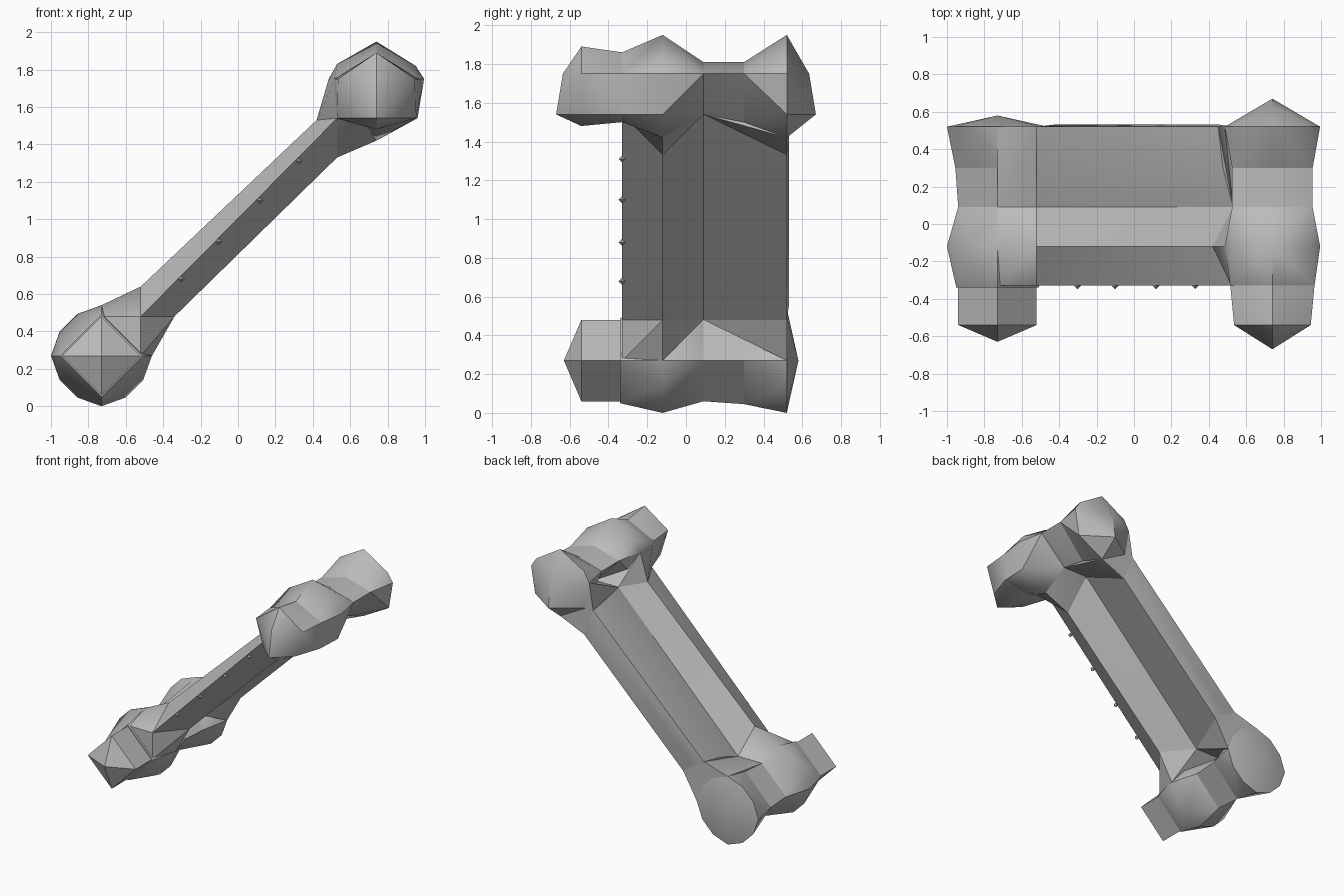
import bpy
import bmesh
import math
from mathutils import Vector

default_cube = bpy.data.objects.get("Cube")
if default_cube:
    bpy.data.objects.remove(default_cube, do_unlink=True)

# One plain material for every part
stone_grey = bpy.data.materials.new("stone_grey")
stone_grey.use_nodes = True
grey = (0.5, 0.5, 0.5, 1.0)
stone_grey.diffuse_color = grey
shader = next(n for n in stone_grey.node_tree.nodes if n.type == 'BSDF_PRINCIPLED')
shader.inputs["Base Color"].default_value = grey
shader.inputs["Roughness"].default_value = 0.8

# Depth positions shared by the parts
PEG, FRONT, RIDGE, PINCH, WAIST, BACK = -0.54, -0.33, -0.12, 0.09, 0.3, 0.52


def section(y, *profile):
    """Place x, z profile points at one depth."""
    return [Vector((x, y, z)) for x, z in profile]


def round_section(y, centre):
    """Twelve-sided section, slightly longer along its axes."""
    profile = []
    for i in range(12):
        radius = 0.258 if i % 3 else 0.27
        angle = i * math.pi / 6
        profile.append((centre[0] + radius * math.cos(angle),
                        centre[1] + radius * math.sin(angle)))
    return section(y, *profile)


def diamond(y, centre, radius):
    cx, cz = centre
    return section(y, (cx - radius, cz), (cx, cz + radius),
                   (cx + radius, cz), (cx, cz - radius))


def convex_part(name, points):
    """Wrap the points in a faceted skin."""
    bm = bmesh.new()
    for point in points:
        bm.verts.new(point)
    bmesh.ops.remove_doubles(bm, verts=bm.verts[:], dist=0.001)
    bmesh.ops.convex_hull(bm, input=bm.verts[:])
    loose = [v for v in bm.verts if not v.link_faces]
    bmesh.ops.delete(bm, geom=loose, context='VERTS')
    bmesh.ops.recalc_face_normals(bm, faces=bm.faces[:])
    mesh = bpy.data.meshes.new(name)
    bm.to_mesh(mesh)
    bm.free()
    mesh.materials.append(stone_grey)
    part = bpy.data.objects.new(name, mesh)
    bpy.context.collection.objects.link(part)
    bpy.ops.object.select_all(action='DESELECT')
    part.select_set(True)
    bpy.context.view_layer.objects.active = part
    bpy.ops.object.shade_smooth_by_angle(angle=math.radians(35))


# Ends of the two sloping shafts, which meet in a pinched seam
low_seam, high_seam = (-0.52, 0.48), (0.53, 1.54)
low_keel, high_keel = (-0.34, 0.48), (0.53, 1.33)


def front_shaft_end(seam, crest, keel):
    return (section(FRONT, seam) + section(PINCH, seam)
            + section(RIDGE, crest, keel))


def back_shaft_end(seam, crest, keel):
    return section(PINCH, seam) + section(BACK, crest, keel)


low_front = front_shaft_end(low_seam, (-0.52, 0.64), low_keel)
high_front = front_shaft_end(high_seam, (0.42, 1.53), high_keel)
low_back = back_shaft_end(low_seam, (-0.52, 0.6), low_keel)
high_back = back_shaft_end(high_seam, (0.45, 1.54), high_keel)

# Shafts
convex_part("front_shaft", low_front + high_front)
back_bulge = section(BACK + 0.012, (-0.42, 0.56), (0.45, 1.41))
back_swell = section(WAIST, (-0.52, 0.555), (0.475, 1.55))
convex_part("back_shaft", low_back + high_back + back_bulge + back_swell)

# Small studs tucked under the front edge
for i, x in enumerate((-0.31, -0.11, 0.11, 0.32)):
    centre = Vector((x + 0.008, FRONT, x + 0.99))
    tips = [centre + Vector(axis) * side * 0.018
            for axis in ((1, 0, 0), (0, 1, 0), (0, 0, 1)) for side in (-1, 1)]
    convex_part(f"edge_stud_{i}", tips)

# Lower end: peg, knuckles, slim waist, and necks reaching the shafts
low = (-0.73, 0.27)
low_top, low_side, low_crown = (-0.73, 0.48), (-0.46, 0.27), (-0.73, 0.54)
low_pinch = diamond(PINCH, low, 0.21)
low_waist = diamond(WAIST, low, 0.225)
convex_part("lower_peg", section(-0.63, low) + diamond(PEG, low, 0.21)
            + diamond(FRONT, low, 0.21))
convex_part("lower_front_knuckle", diamond(FRONT - 0.01, low, 0.22)
            + round_section(RIDGE, low) + low_pinch)
convex_part("lower_waist", low_pinch + low_waist)
convex_part("lower_back_knuckle", low_waist + round_section(BACK, low)
            + section(0.58, low))
convex_part("lower_front_neck", low_front + section(PINCH, low_top)
            + section(FRONT, low_top, (-0.52, 0.27))
            + section(RIDGE, low_side, low_crown, low))
convex_part("lower_back_neck", low_back + section(PINCH, low_top)
            + section(BACK, low_side, low_crown, low))

# Upper end: same layout with five-sided sections
MID = 0.74


def house(y, top, bottom, shoulder, foot):
    """Mirrored section with a peak, two shoulders, two feet and a low point."""
    profile = [(MID, top), (MID, bottom)]
    for side in (-1, 1):
        profile += [(MID + side * shoulder, 1.75), (MID + side * foot, 1.54)]
    return section(y, *profile)


def big_house(y):
    brow = section(y, (MID - 0.21, 1.83), (MID + 0.21, 1.82))
    return house(y, 1.95, 1.42, 0.255, 0.22) + brow


def kite(y, bottom):
    """Slim section whose lower sides slope in to a point."""
    return section(y, (MID, 1.81), (MID - 0.215, 1.75), (MID, bottom), (MID + 0.215, 1.75))


high_side, high_base, high_foot = (0.485, 1.75), (MID, 1.42), (MID, 1.54)
nose = section(-0.67, high_foot) + section(-0.635, (MID, 1.75))
tail = section(0.67, high_foot) + section(0.635, (MID, 1.75))
high_pinch, high_waist = kite(PINCH, 1.54), kite(WAIST, 1.5)
brow_front = house(FRONT, 1.86, 1.5, 0.225, 0.21)
convex_part("upper_peg", nose + house(PEG, 1.89, 1.48, 0.205, 0.14) + brow_front)
convex_part("upper_front_knuckle", brow_front + big_house(RIDGE) + high_pinch)
convex_part("upper_waist", high_pinch + high_waist)
convex_part("upper_back_knuckle", high_waist + big_house(BACK) + tail)
convex_part("upper_front_neck", high_front + section(PINCH, high_foot)
            + section(FRONT, high_foot, (0.52, 1.75))
            + section(RIDGE, high_side, high_base))
convex_part("upper_back_neck", high_back + section(PINCH, high_foot)
            + section(BACK, high_side, high_base))
